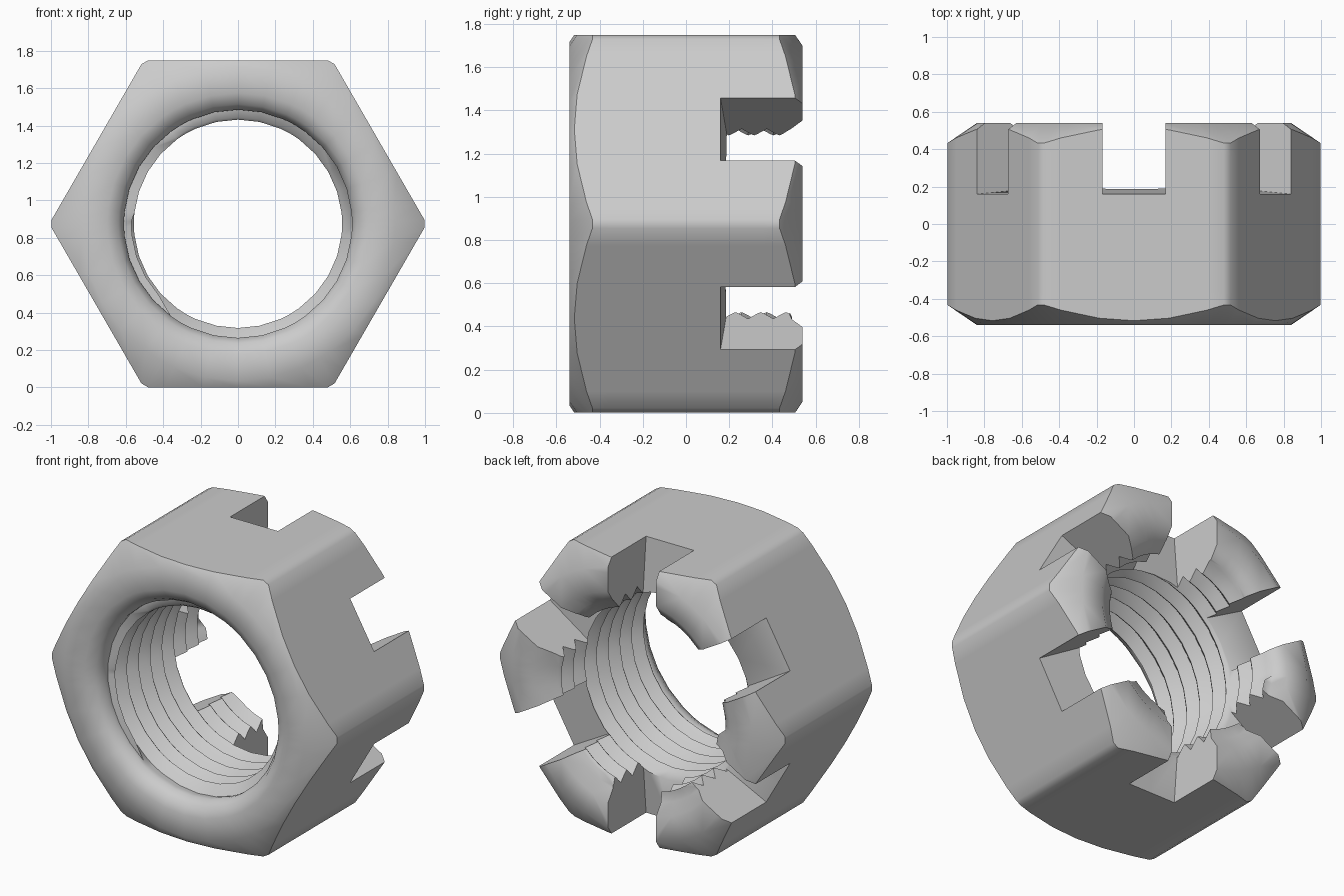
import bpy, bmesh, math
from mathutils import Matrix, Vector

cube = bpy.data.objects.get("Cube")
if cube:
    bpy.data.objects.remove(cube, do_unlink=True)

CENTRE_Z = 0.875
HALF = 0.54          # half the thickness along y
APOTHEM = 0.874      # centre to each flat
PITCH = 0.117

steel = bpy.data.materials.new("grey steel")
steel.use_nodes = True
colour = (0.6, 0.6, 0.6, 1)
steel.diffuse_color = colour
steel.node_tree.nodes["Principled BSDF"].inputs["Base Color"].default_value = colour


def make_object(name, bm):
    mesh = bpy.data.meshes.new(name)
    bm.to_mesh(mesh)
    bm.free()
    mesh.materials.append(steel)
    obj = bpy.data.objects.new(name, mesh)
    bpy.context.collection.objects.link(obj)
    return obj


def hex_radius(angle):
    # hexagon outline with slightly blunted corners
    off = angle % (math.pi / 3) - math.pi / 6
    return min(APOTHEM / math.cos(off), 1.0)


def thread(angle):
    # helical thread, clamped to the ends of the bore
    tooth = [(0, 0.615), (0.36, 0.57), (0.5, 0.557), (0.64, 0.57)]
    low, high = -0.43, 0.49
    rows = []
    for turn in range(-2, 12):
        for part, r in tooth:
            y = low + PITCH * (turn + part - angle / math.tau)
            if y <= low + 0.001:
                rows.append((0.61, low))
            elif y >= high - 0.001:
                rows.append((0.62, high))
            else:
                rows.append((r, y))
    return rows


def section(angle):
    # closed radius / y profile at one angle
    r = hex_radius(angle)
    edge = HALF - (r - 0.84) * 0.68
    front = [(0.61, -0.46), (0.64, -0.51), (0.70, -HALF), (0.84, -HALF)]
    flank = [(r, -edge), (r, -0.36), (r, 0.36), (r, edge)]
    back = [(0.84, HALF), (0.69, HALF)]
    return front + flank + back + thread(angle)[::-1]


# Nut body: sections swept round the y axis
bm = bmesh.new()
steps = (1.2, 6, 18, 30, 42, 54, 58.8)
angles = [math.radians(60 * k + s) for k in range(6) for s in steps]
angles.append(angles[0] + math.tau)
columns = []
for a in angles:
    columns.append([bm.verts.new((r * math.cos(a), y, CENTRE_Z + r * math.sin(a)))
                    for r, y in section(a)])
for c0, c1 in zip(columns, columns[1:]):
    n = len(c0)
    for i in range(n):
        j = (i + 1) % n
        bm.faces.new((c0[i], c0[j], c1[j], c1[i]))
bmesh.ops.remove_doubles(bm, verts=bm.verts, dist=0.0004)
bmesh.ops.recalc_face_normals(bm, faces=bm.faces)
nut = make_object("castle_nut", bm)

# Slots: one cutter per flat, floor rising slightly towards the bore
bm = bmesh.new()
for k in range(6):
    made = bmesh.ops.create_cube(bm, size=1)["verts"]
    for v in made:
        inner = v.co.x < 0
        x = 0.35 if inner else 1.1
        y = 0.8 if v.co.y > 0 else (0.205 if inner else 0.14)
        v.co = Vector((x, y, v.co.z * 0.335))
    turn = Matrix.Rotation(math.radians(30 + 60 * k), 4, 'Y')
    bmesh.ops.transform(bm, matrix=Matrix.Translation((0, 0, CENTRE_Z)) @ turn, verts=made)
bmesh.ops.recalc_face_normals(bm, faces=bm.faces)
cutter = make_object("slot_cutter", bm)

cut = nut.modifiers.new("slots", 'BOOLEAN')
cut.operation = 'DIFFERENCE'
cut.solver = 'EXACT'
cut.object = cutter
bpy.ops.object.select_all(action='DESELECT')
nut.select_set(True)
bpy.context.view_layer.objects.active = nut
bpy.ops.object.modifier_apply(modifier=cut.name)
bpy.data.objects.remove(cutter, do_unlink=True)
bpy.ops.object.shade_smooth_by_angle(angle=math.radians(50))
